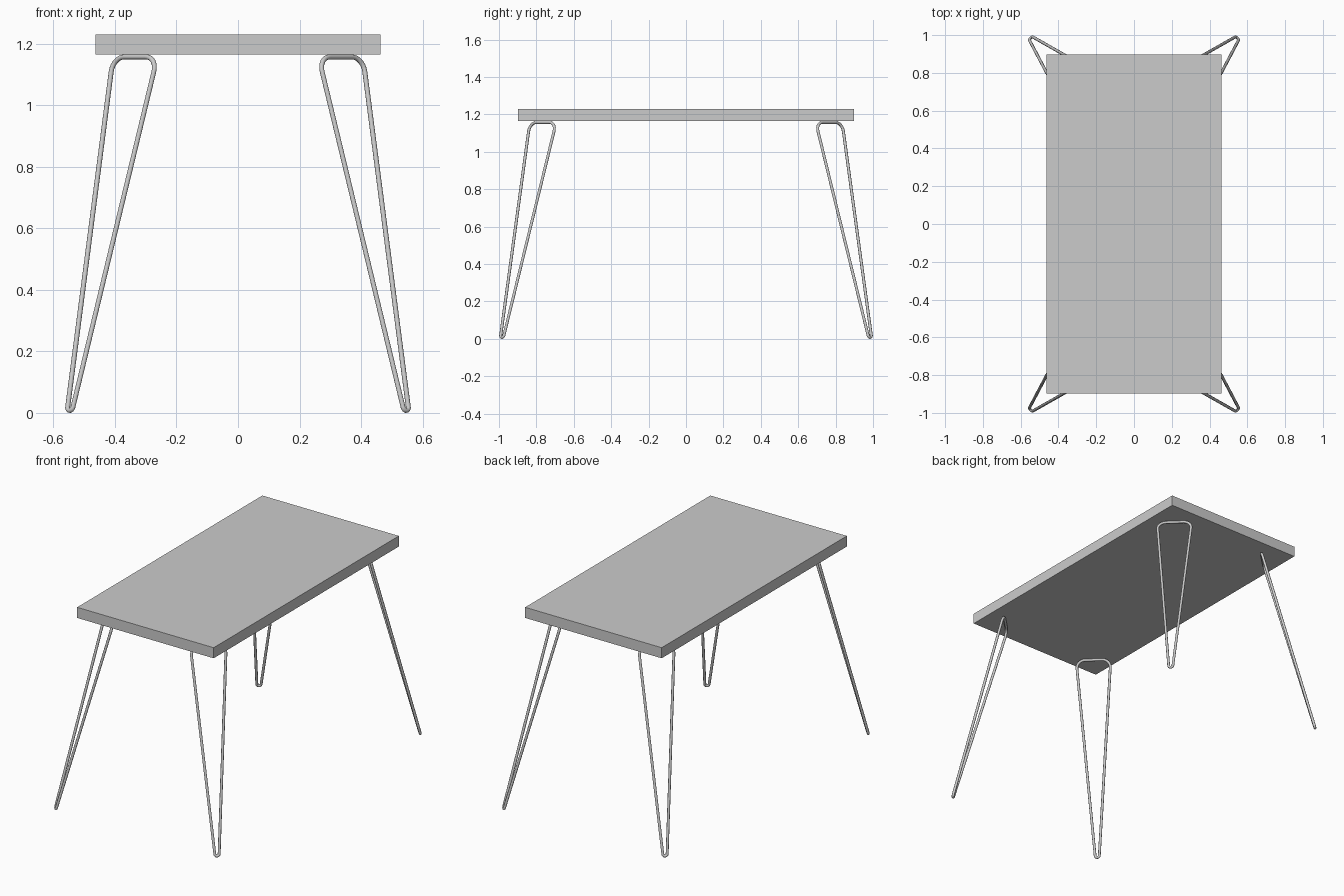
import bpy
from mathutils import Vector

if "Cube" in bpy.data.objects:
    bpy.data.objects.remove(bpy.data.objects["Cube"])

ROD = 0.008

# Table top: plain slab
bpy.ops.mesh.primitive_cube_add(size=1, location=(0, 0, 1.197))
top = bpy.context.object
top.name = "table_top"
top.scale = (0.926, 1.794, 0.065)
bpy.ops.object.transform_apply(location=False, rotation=False, scale=True)


def hairpin_leg(name, sx, sy):
    """Closed bent-rod loop: wide bar under the top, narrow U at the floor."""
    corners = [Vector((x * sx, y * sy, z)) for x, y, z in (
        (0.262, 0.835, 1.157), (0.406, 0.694, 1.157),
        (0.555, 0.976, ROD), (0.539, 0.992, ROD))]
    bends = [0.05, 0.05, 0.011, 0.011]
    curve = bpy.data.curves.new(name, 'CURVE')
    curve.dimensions = '3D'
    curve.bevel_depth = ROD
    curve.bevel_resolution = 3
    curve.resolution_u = 8
    spline = curve.splines.new('BEZIER')
    spline.bezier_points.add(7)
    spline.use_cyclic_u = True
    # Two points per rounded corner
    for i, c in enumerate(corners):
        for j, other in enumerate((corners[i - 1], corners[(i + 1) % 4])):
            d = (other - c).normalized()
            p = spline.bezier_points[2 * i + j]
            p.handle_left_type = p.handle_right_type = 'FREE'
            p.co = c + d * bends[i]
            toward_corner = c + d * bends[i] * 0.45
            straight = p.co + d * bends[i] * 0.1
            p.handle_left = straight if j == 0 else toward_corner
            p.handle_right = toward_corner if j == 0 else straight
    obj = bpy.data.objects.new(name, curve)
    bpy.context.collection.objects.link(obj)
    bpy.ops.object.select_all(action='DESELECT')
    obj.select_set(True)
    bpy.context.view_layer.objects.active = obj
    bpy.ops.object.convert(target='MESH')
    bpy.ops.object.shade_smooth()


# One splayed leg at each corner
for fb, sy in (("front", -1), ("back", 1)):
    for lr, sx in (("left", -1), ("right", 1)):
        hairpin_leg(f"{fb}_{lr}_leg", sx, sy)
